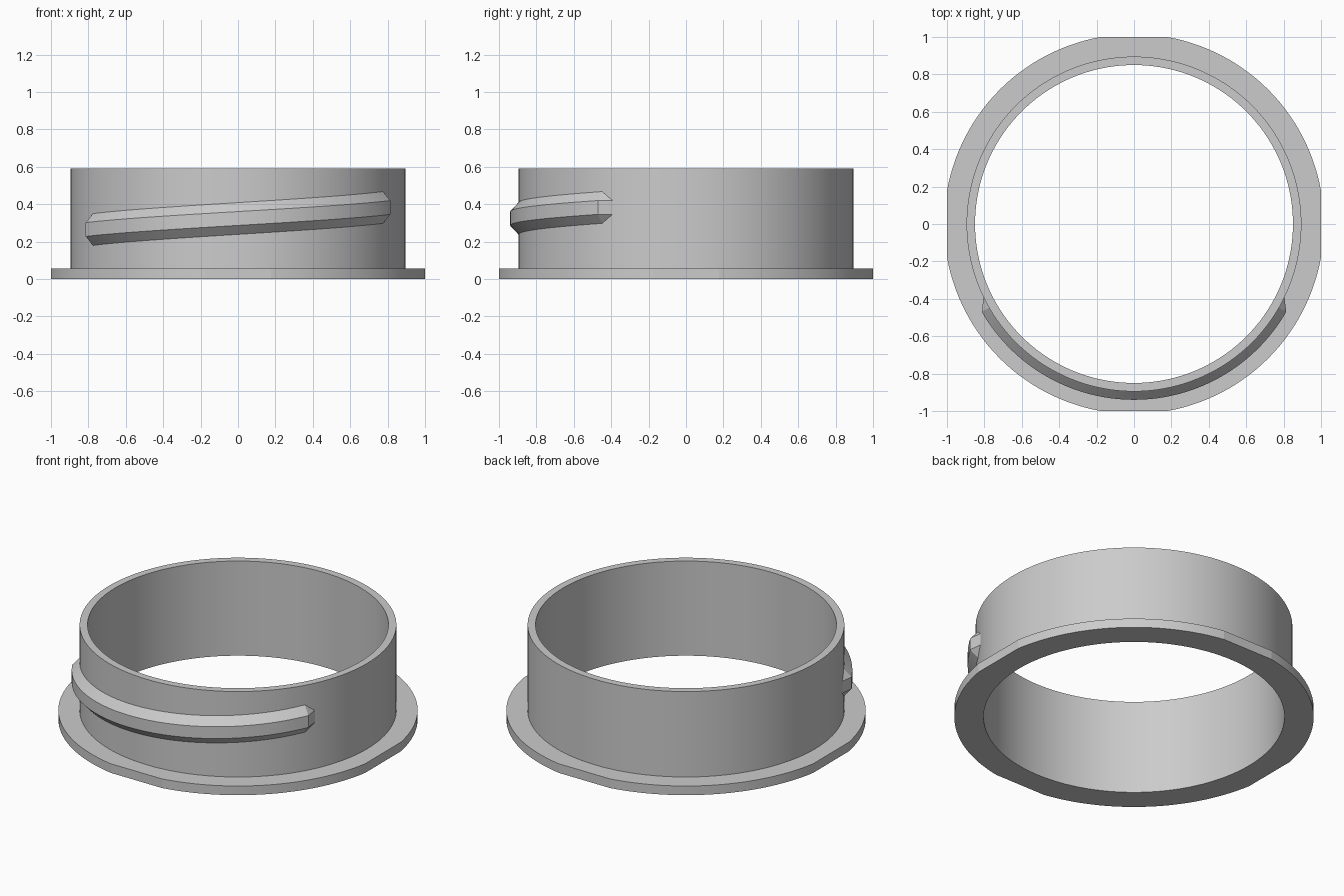
import bpy
import bmesh
from math import sin, cos, radians

cube = bpy.data.objects.get("Cube")
if cube:
    bpy.data.objects.remove(cube, do_unlink=True)

grey = bpy.data.materials.new("light_grey")
grey.use_nodes = True
grey.diffuse_color = (0.6, 0.6, 0.6, 1)
grey.node_tree.nodes["Principled BSDF"].inputs["Base Color"].default_value = (0.6, 0.6, 0.6, 1)

STEP = 2.5              # degrees per facet
OUTER, INNER = 0.895, 0.85
HEIGHT, FLANGE = 0.59, 0.057
RIM = 1 / cos(radians(10))   # flange radius before its four sides are flattened


def clamp(v):
    return max(-1, min(1, v))


def skin(name, sections, closed):
    """Join rings of points into a surface, looping round or capped at both ends."""
    bm = bmesh.new()
    rings = [[bm.verts.new(p) for p in s] for s in sections]
    pairs = list(zip(rings, rings[1:]))
    if closed:
        pairs.append((rings[-1], rings[0]))
    else:
        bm.faces.new(rings[0])
        bm.faces.new(rings[-1])
    for a, b in pairs:
        for i in range(len(a)):
            j = (i + 1) % len(a)
            bm.faces.new((a[i], a[j], b[j], b[i]))
    bmesh.ops.recalc_face_normals(bm, faces=bm.faces)
    mesh = bpy.data.meshes.new(name)
    bm.to_mesh(mesh)
    bm.free()
    mesh.materials.append(grey)
    obj = bpy.data.objects.new(name, mesh)
    bpy.context.collection.objects.link(obj)
    bpy.ops.object.select_all(action='DESELECT')
    obj.select_set(True)
    bpy.context.view_layer.objects.active = obj
    bpy.ops.object.shade_smooth_by_angle(angle=radians(5))
    return obj


def section(profile, degrees, lift=0):
    """Place a radius/height profile at an angle, flattened at the four sides."""
    a = radians(degrees)
    return [(clamp(r * cos(a)), clamp(r * sin(a)), z + lift) for r, z in profile]


# Sleeve and flange, revolved in one piece
profile = [(INNER, 0), (RIM, 0), (RIM, FLANGE), (OUTER, FLANGE),
           (OUTER, HEIGHT), (INNER, HEIGHT)]
skin("flanged_collar", [section(profile, i * STEP) for i in range(int(360 / STEP))], True)

# Rising thread ridge across the front, tapering to a short wedge at each end
BASE, CREST, ROOT, TOP = 0.085, 0.037, 0.875, 0.94
ridge = [(ROOT, -BASE), (OUTER, -BASE), (TOP, -CREST),
         (TOP, CREST), (OUTER, BASE), (ROOT, BASE)]
tip = [(min(r, OUTER), max(-CREST, min(CREST, z))) for r, z in ridge]
start, end, taper = 210, 330, 4


def lift(degrees):
    return 0.265 + 0.118 * (degrees - start) / (end - start)


angles = [start + i * STEP for i in range(int((end - start) / STEP) + 1)]
sections = [section(ridge, a, lift(a)) for a in angles]
sections.insert(0, section(tip, start - taper, lift(start)))
sections.append(section(tip, end + taper, lift(end)))
skin("thread_ridge", sections, False)
